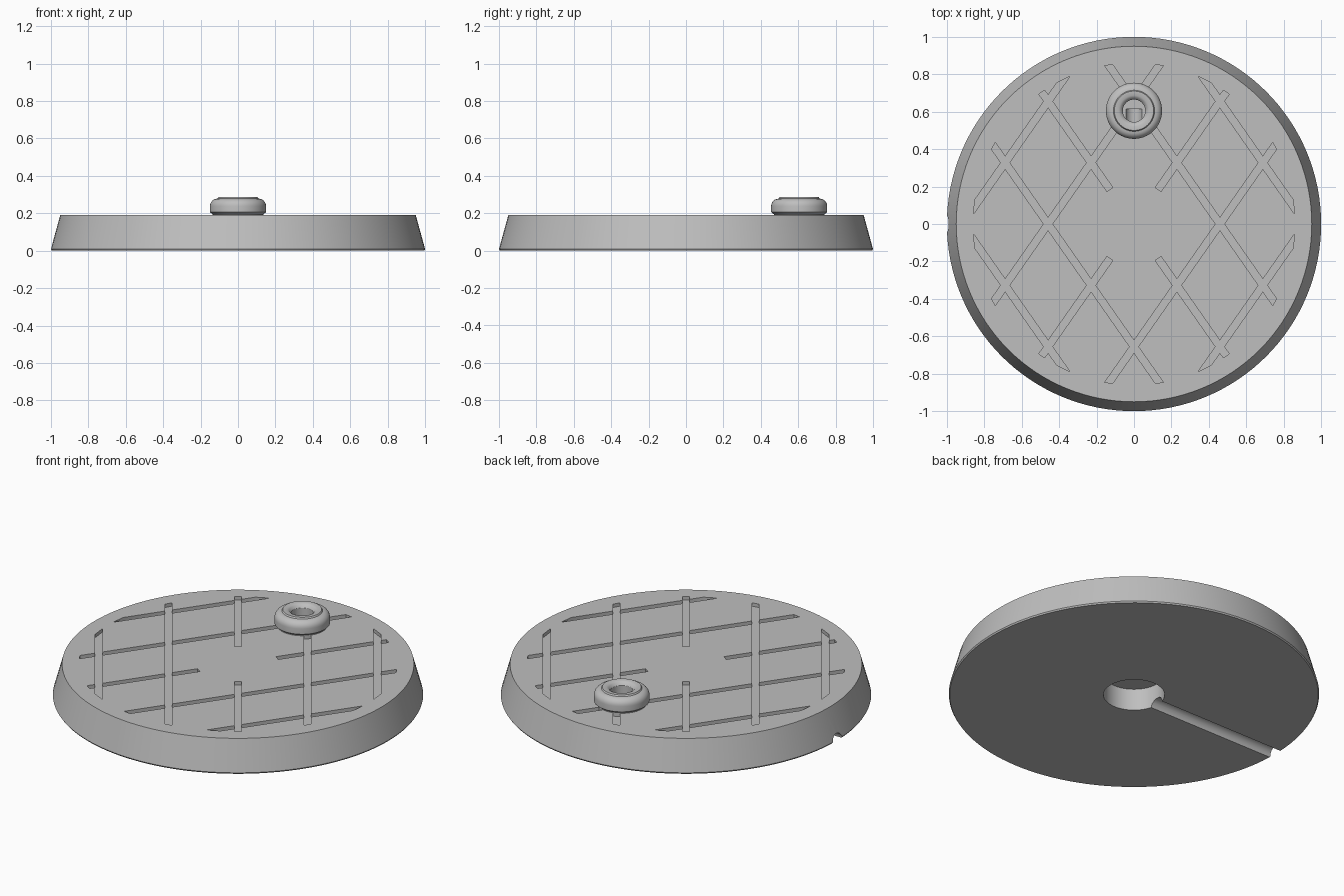
import bpy, bmesh, math
from mathutils import Matrix, Vector

cube = bpy.data.objects.get("Cube")
if cube:
    bpy.data.objects.remove(cube)

grey = bpy.data.materials.new("plain grey")
grey.use_nodes = True
colour = (0.52, 0.52, 0.52, 1)
grey.diffuse_color = colour
grey.node_tree.nodes["Principled BSDF"].inputs["Base Color"].default_value = colour

TOP = 0.19
PEG_Y = 0.605


def make_object(name, bm):
    bmesh.ops.recalc_face_normals(bm, faces=bm.faces[:])
    mesh = bpy.data.meshes.new(name)
    bm.to_mesh(mesh)
    bm.free()
    mesh.materials.append(grey)
    obj = bpy.data.objects.new(name, mesh)
    bpy.context.scene.collection.objects.link(obj)
    return obj


def lathe(name, profile, closed, steps, centre=(0, 0, 0)):
    """Spin a radius/height profile round a vertical axis."""
    bm = bmesh.new()
    cx, cy, cz = centre
    rings = []
    for i in range(steps):
        a = 2 * math.pi * i / steps
        rings.append([bm.verts.new((cx + r * math.cos(a), cy + r * math.sin(a), cz + z))
                      for r, z in profile])
    n = len(profile)
    for i in range(steps):
        a, b = rings[i], rings[(i + 1) % steps]
        for j in range(n if closed else n - 1):
            k = (j + 1) % n
            bm.faces.new((a[j], b[j], b[k], a[k]))
    if not closed:
        bm.faces.new([ring[0] for ring in rings])
        bm.faces.new([ring[-1] for ring in rings])
    return make_object(name, bm)


def rod(name, start, end, radius, sides=32):
    """Cylinder between two points."""
    start, end = Vector(start), Vector(end)
    axis = end - start
    turn = axis.to_track_quat('Z', 'Y').to_matrix().to_4x4()
    bm = bmesh.new()
    bmesh.ops.create_cone(bm, cap_ends=True, segments=sides, radius1=radius, radius2=radius,
                          depth=axis.length, matrix=Matrix.Translation((start + end) / 2) @ turn)
    return make_object(name, bm)


def lattice(name, slant):
    """Parallel bars clipped to a ring, all leaning one way."""
    outer, inner, half, pitch = 0.86, 0.225, 0.019, 0.376
    bm = bmesh.new()
    turn = Matrix.Rotation(slant, 3, 'Z')

    def bar(corners):
        low, high = ([bm.verts.new(turn @ Vector((u, v, z))) for u, v in corners]
                     for z in (TOP - 0.02, TOP + 0.04))
        bm.faces.new(low[::-1])
        bm.faces.new(high)
        for i in range(4):
            j = (i + 1) % 4
            bm.faces.new((low[i], low[j], high[j], high[i]))

    for k in range(-2, 3):
        lo, hi = k * pitch - half, k * pitch + half
        end_lo, end_hi = (math.sqrt(outer ** 2 - d ** 2) for d in (lo, hi))
        if k:
            bar([(-end_lo, lo), (end_lo, lo), (end_hi, hi), (-end_hi, hi)])
        else:
            for s in (-1, 1):
                bar([(s * inner, lo), (s * end_lo, lo), (s * end_hi, hi), (s * inner, hi)])
    return make_object(name, bm)


def carve(body, cutter):
    """Subtract the cutter for good, then remove it."""
    mod = body.modifiers.new("cut", 'BOOLEAN')
    mod.operation = 'DIFFERENCE'
    mod.solver = 'MANIFOLD'
    mod.object = cutter
    bpy.context.view_layer.objects.active = body
    bpy.ops.object.modifier_apply(modifier=mod.name)
    bpy.data.objects.remove(cutter)


# Tapered round base
base = lathe("round_base", [(0.995, 0), (1, 0.008), (0.95, TOP)], False, 128)

# Crossed grooves in the top
slant = math.radians(55)
carve(base, lattice("groove_cutter", slant))
carve(base, lattice("groove_cutter", -slant))

# Centre socket, cable channel, peg bore and cable tunnel
carve(base, rod("socket_cutter", (0, 0, -0.1), (0, 0, 0.13), 0.165, 64))
carve(base, rod("channel_cutter", (-1.1, 0, -0.003), (-0.05, 0, -0.003), 0.045))
carve(base, rod("bore_cutter", (0, PEG_Y, 0.06), (0, PEG_Y, 0.4), 0.06, 48))
carve(base, rod("tunnel_cutter", (0, 0.05, 0.075), (0, PEG_Y + 0.01, 0.075), 0.045))

# Hollow rounded peg near the back
shoulder = [(0.11 + 0.04 * math.cos(math.radians(a)), 0.238 + 0.04 * math.sin(math.radians(a)))
            for a in range(0, 91, 15)]
peg_profile = ([(0.06, TOP - 0.03), (0.135, TOP - 0.03), (0.135, TOP + 0.004), (0.15, TOP + 0.016)]
               + shoulder + [(0.105, 0.286), (0.082, 0.286), (0.07, 0.28), (0.06, 0.265)])
peg = lathe("hollow_peg", peg_profile, True, 64, (0, PEG_Y, 0))

# Smooth shading with crisp edges
base.select_set(True)
peg.select_set(True)
bpy.context.view_layer.objects.active = base
bpy.ops.object.shade_smooth_by_angle(angle=math.radians(30))
